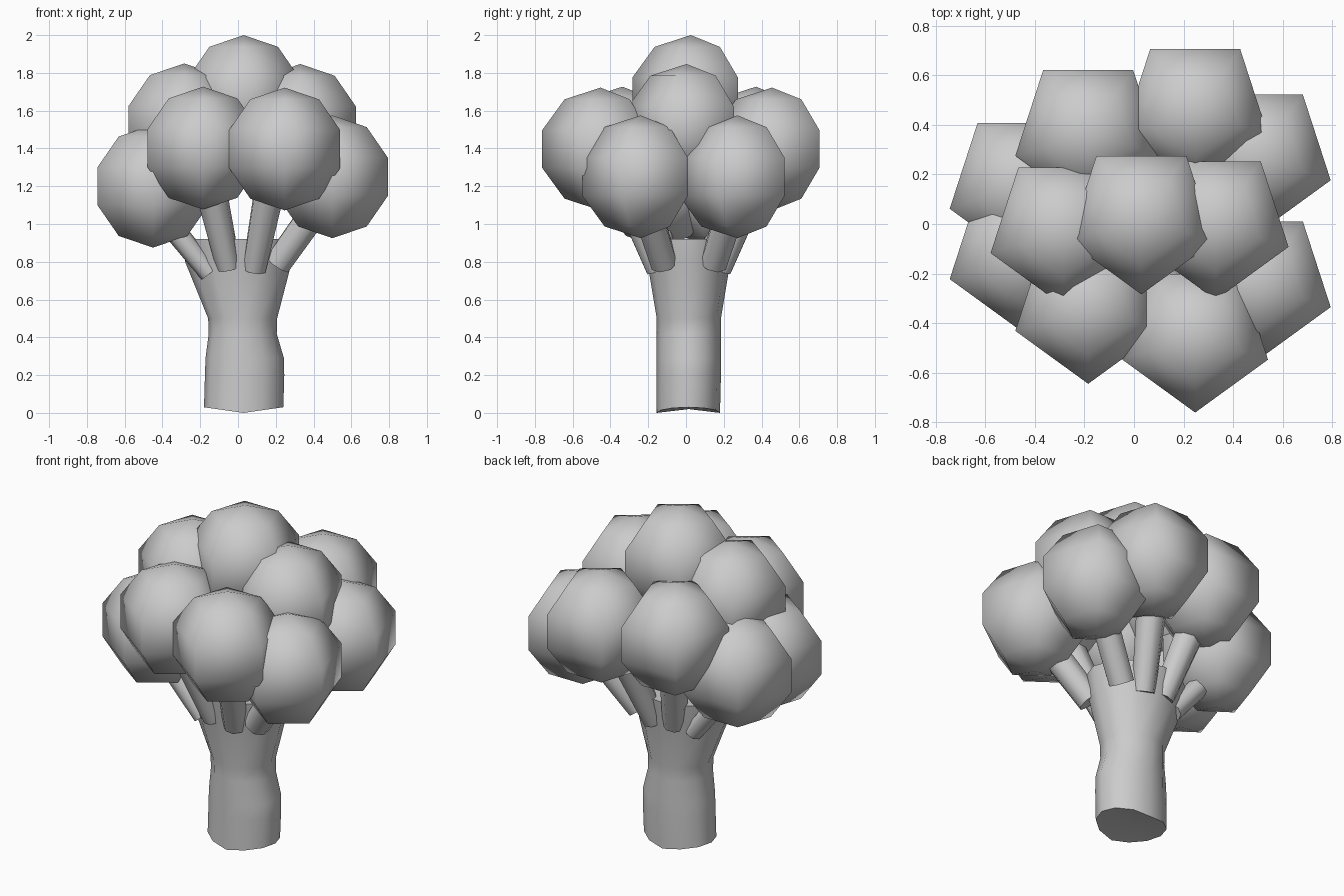
import bpy, bmesh, math
from mathutils import Vector

if "Cube" in bpy.data.objects:
    bpy.data.objects.remove(bpy.data.objects["Cube"])


def smooth(ob):
    for p in ob.data.polygons:
        p.use_smooth = True


# Florets: coarse five-sided balls, one pentagon corner facing -x
florets = [
    ("crown_floret", (0.03, 0.025, 1.675)),
    ("upper_left_floret", (-0.285, -0.022, 1.525)),
    ("upper_right_floret", (0.33, 0.003, 1.522)),
    ("front_left_floret", (-0.185, -0.336, 1.402)),
    ("front_right_floret", (0.247, -0.452, 1.397)),
    ("back_left_floret", (-0.185, 0.371, 1.402)),
    ("back_right_floret", (0.247, 0.456, 1.397)),
    ("left_front_floret", (-0.45, -0.127, 1.2)),
    ("left_back_floret", (-0.45, 0.157, 1.2)),
    ("right_front_floret", (0.5, -0.24, 1.25)),
    ("right_back_floret", (0.5, 0.272, 1.25)),
]
for name, pos in florets:
    bpy.ops.mesh.primitive_uv_sphere_add(segments=5, ring_count=5, radius=0.325,
                                         location=pos, rotation=(0, 0, math.pi))
    ob = bpy.context.object
    ob.name = name
    smooth(ob)


# Branches: tapered stems from the trunk into the florets
def branch(name, a, b, r1, r2):
    a, b = Vector(a), Vector(b)
    d = b - a
    bpy.ops.mesh.primitive_cone_add(vertices=8, radius1=r1, radius2=r2, depth=d.length,
                                    location=(a + b) / 2)
    ob = bpy.context.object
    ob.name = name
    ob.rotation_euler = d.to_track_quat('Z', 'Y').to_euler()
    bpy.ops.object.shade_smooth_by_angle(angle=math.radians(50))


for side, s in (("front", -1), ("back", 1)):
    o = 0.015
    branch(side + "_left_branch", (-0.05, s * 0.165 + o, 0.77), (-0.17, s * 0.34 + o, 1.3), 0.065, 0.09)
    branch(side + "_right_branch", (0.085, s * 0.165 + o, 0.76), (0.19, s * 0.38 + o, 1.3), 0.065, 0.09)
    branch("left_%s_branch" % side, (-0.15, s * 0.13 + o, 0.74), (-0.43, s * 0.15 + o, 1.08), 0.055, 0.06)
    branch("right_%s_branch" % side, (0.21, s * 0.13 + o, 0.79), (0.43, s * 0.23 + o, 1.1), 0.075, 0.08)

# Trunk: lofted rings as (z, xmin, xmax, ymin, ymax), bulging at the foot
rings = [
    (0.02, -0.18, 0.24, -0.155, 0.18),
    (0.20, -0.175, 0.245, -0.155, 0.185),
    (0.29, -0.172, 0.243, -0.155, 0.185),
    (0.42, -0.155, 0.205, -0.155, 0.185),
    (0.50, -0.158, 0.207, -0.155, 0.185),
    (0.80, -0.28, 0.285, -0.205, 0.235),
    (0.92, -0.30, 0.30, -0.225, 0.255),
]
N = 12
bm = bmesh.new()
loops = []
for i, (z, x0, x1, y0, y1) in enumerate(rings):
    loop = []
    for k in range(N):
        c, s = math.cos(2 * math.pi * k / N), math.sin(2 * math.pi * k / N)
        zz = 0.03 * abs(c) if i == 0 else z
        loop.append(bm.verts.new(((x0 + x1) / 2 + c * (x1 - x0) / 2,
                                  (y0 + y1) / 2 + s * (y1 - y0) / 2, zz)))
    loops.append(loop)
for a, b in zip(loops, loops[1:]):
    for k in range(N):
        j = (k + 1) % N
        bm.faces.new((a[k], a[j], b[j], b[k]))
bm.faces.new(loops[-1])
foot = bm.verts.new((0.02, 0.015, 0.02))
for k in range(N):
    bm.faces.new((loops[0][(k + 1) % N], loops[0][k], foot))
mesh = bpy.data.meshes.new("trunk")
bm.to_mesh(mesh)
bm.free()
trunk = bpy.data.objects.new("trunk", mesh)
bpy.context.collection.objects.link(trunk)
bpy.context.view_layer.objects.active = trunk
bpy.ops.object.select_all(action='DESELECT')
trunk.select_set(True)
bpy.ops.object.shade_smooth_by_angle(angle=math.radians(50))
